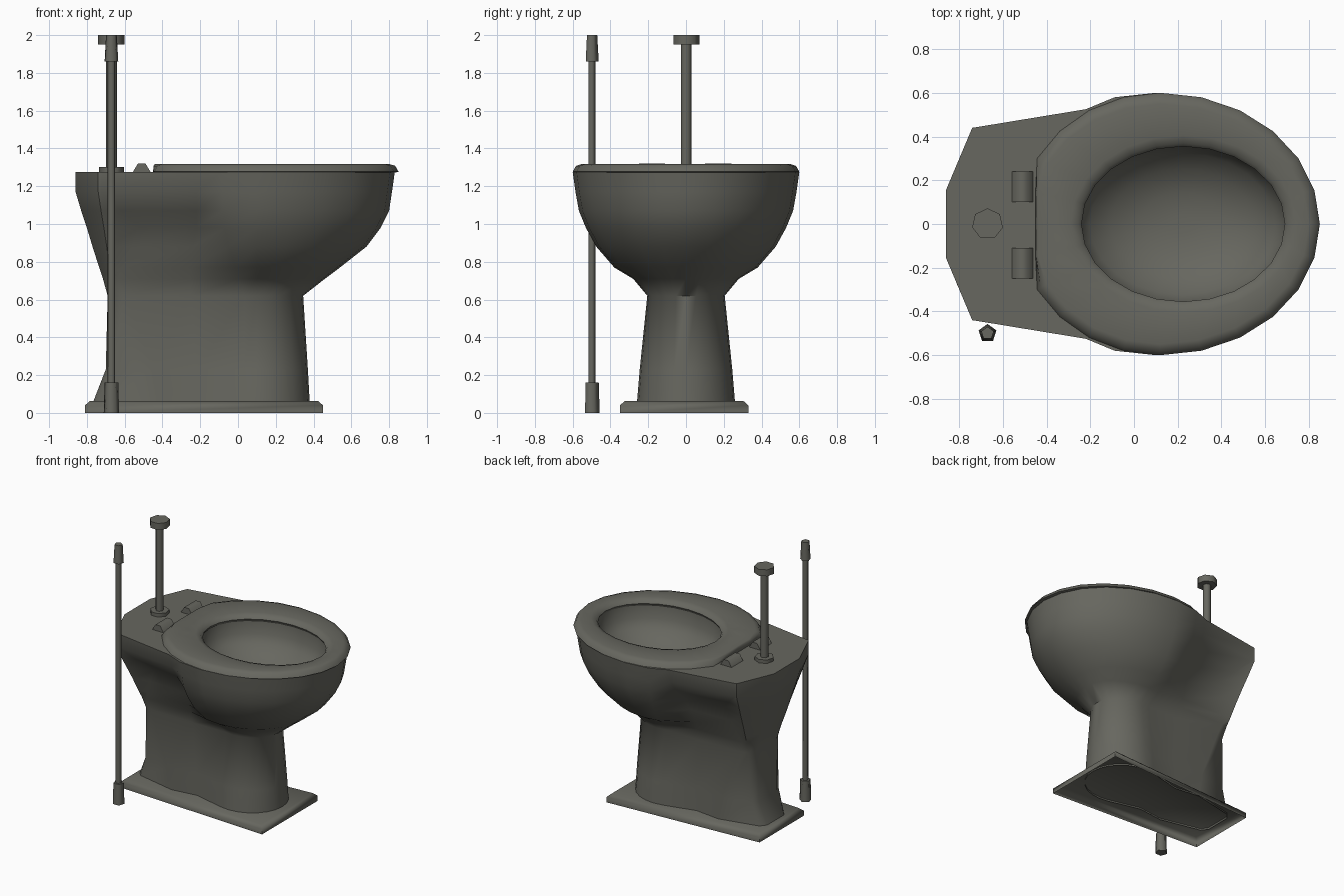
import bpy, bmesh, math

if "Cube" in bpy.data.objects:
    bpy.data.objects.remove(bpy.data.objects["Cube"])

mat = bpy.data.materials.new("grey_ceramic")
mat.diffuse_color = (0.135, 0.135, 0.115, 1)
mat.use_nodes = True
mat.node_tree.nodes["Principled BSDF"].inputs["Base Color"].default_value = mat.diffuse_color


def loft(name, rings, cap_start=False, cap_end=False, angle=35):
    """Skin a stack of equal-length closed rings into one object."""
    bm = bmesh.new()
    vs = [[bm.verts.new(p) for p in r] for r in rings]
    n = len(vs[0])
    for a, b in zip(vs, vs[1:]):
        for i in range(n):
            j = (i + 1) % n
            bm.faces.new((a[i], a[j], b[j], b[i]))
    if cap_start:
        bm.faces.new(vs[0][::-1])
    if cap_end:
        bm.faces.new(vs[-1])
    me = bpy.data.meshes.new(name)
    bm.to_mesh(me)
    bm.free()
    me.materials.append(mat)
    ob = bpy.data.objects.new(name, me)
    bpy.context.collection.objects.link(ob)
    bpy.ops.object.select_all(action='DESELECT')
    ob.select_set(True)
    bpy.context.view_layer.objects.active = ob
    bpy.ops.object.shade_smooth_by_angle(angle=math.radians(angle))
    return ob


def rect(x0, x1, y0, y1, z, taper=0.0):
    """Rectangle ring, optionally narrower at the x0 end."""
    return [(x0, y0 + taper, z), (x1, y0, z), (x1, y1, z), (x0, y1 - taper, z)]


def turned(name, x, y, sides, profile):
    """Low-sided upright turned part from (radius, height) pairs."""
    rings = [[(x + r * math.cos(math.pi / 2 + i * math.tau / sides),
               y + r * math.sin(math.pi / 2 + i * math.tau / sides), z)
              for i in range(sides)] for r, z in profile]
    return loft(name, rings, True, True, angle=75)


# Body: angular rear corner points plus a rounded front, per height
# z, back(x,y), corner(x,y), side(x,y), shoulder(x,y), front rx, ry
LEVELS = [
    (0.05, -.77, .10, -.735, .145, -.42, .215, -.22, .19, .28, .26),
    (0.23, -.70, .11, -.67, .17, -.45, .205, -.22, .195, .27, .245),
    (0.62, -.69, .12, -.66, .18, -.60, .195, -.25, .20, .245, .205),
    (0.71, -.715, .125, -.67, .215, -.63, .22, -.25, .22, .36, .28),
    (0.77, -.735, .13, -.68, .245, -.61, .238, -.25, .24, .44, .38),
    (0.88, -.77, .14, -.695, .295, -.565, .265, -.24, .28, .58, .475),
    (0.98, -.80, .145, -.71, .345, -.52, .29, -.22, .345, .655, .53),
    (1.07, -.83, .15, -.725, .39, -.62, .36, -.22, .43, .70, .567),
    (1.17, -.86, .155, -.74, .44, -.725, .438, -.22, .495, .715, .585),
    (1.275, -.86, .155, -.74, .44, -.72, .443, -.22, .525, .73, .60),
]


def body_ring(lv):
    z, rx, ry = lv[0], lv[9], lv[10]
    half = [(.1 + rx * math.cos(math.radians(a)), ry * math.sin(math.radians(a)))
            for a in range(0, 106, 15)]
    half += [(lv[7], lv[8]), (lv[5], lv[6]), (lv[3], lv[4]), (lv[1], lv[2])]
    return [(x, y, z) for x, y in half] + [(x, -y, z) for x, y in half[:0:-1]]


body = [body_ring(lv) for lv in LEVELS]


# Bowl: even ring, steep wall and shallow dish
def oval(s, z):
    return [(.22 + s * .47 * math.cos(i * math.tau / 24),
             s * .36 * math.sin(i * math.tau / 24), z) for i in range(24)]


# Deck edge runs inward from the body rim to the bowl opening
deck = []
for x, y, z in body[-1]:
    a = math.atan2(y / .36, (x - .22) / .47)
    deck.append((.22 + .48 * math.cos(a), .37 * math.sin(a), z))
loft("pedestal_body", body + [deck], angle=55)
loft("bowl_dish", [oval(1.02, 1.275), oval(1.0, 1.17), oval(.9, 1.11), oval(.7, 1.04),
                   oval(.4, .99), oval(.12, .98)], cap_end=True, angle=45)

# Foot plate: chamfered, tapering to the back, open underneath
loft("foot_plate", [rect(-.81, .45, -.35, .33, 0, .07), rect(-.81, .45, -.35, .33, .04, .07),
                    rect(-.785, .425, -.325, .305, .062, .07)], cap_end=True, angle=60)


# Seat: rounded ring with the back cut straight
def seat_outer(inset, z):
    out = []
    for i in range(24):
        a = i * math.tau / 24
        rx = (.73 if math.cos(a) > 0 else .65) - inset
        out.append((max(.12 + rx * math.cos(a), -.45 + inset * .2),
                    (.60 - inset) * math.sin(a), z))
    return out


def seat_inner(grow, z):
    return [(.225 + (.465 + grow) * math.cos(i * math.tau / 24),
             (.355 + grow) * math.sin(i * math.tau / 24), z) for i in range(24)]


seat = [seat_inner(.01, 1.265), seat_outer(.02, 1.272), seat_outer(0, 1.277),
        seat_outer(.018, 1.308), seat_outer(.05, 1.318),
        seat_inner(.05, 1.316), seat_inner(.015, 1.305), seat_inner(0, 1.285),
        seat_inner(.01, 1.265)]
loft("seat", seat, angle=60)

# Hinges
for side, y0 in (("left", .10), ("right", -.25)):
    loft("hinge_" + side, [rect(-.56, -.46, y0, y0 + .14, 1.27),
                           rect(-.53, -.49, y0, y0 + .14, 1.32)], cap_end=True, angle=65)

# Flush post with flange and cap
turned("post_flange", -.67, 0, 7, [(.068, 1.27), (.068, 1.302)])
turned("post_stem", -.67, 0, 7, [(.029, 1.29), (.029, 1.96)])
turned("post_cap", -.67, 0, 7, [(.072, 1.95), (.072, 2.0)])

# Side rod with a foot and a grip
turned("rod_foot", -.67, -.5, 5, [(.043, 0), (.038, .16)])
turned("rod_stem", -.67, -.5, 5, [(.021, .15), (.021, 1.87)])
turned("rod_grip", -.67, -.5, 5, [(.038, 1.86), (.03, 2.0)])
